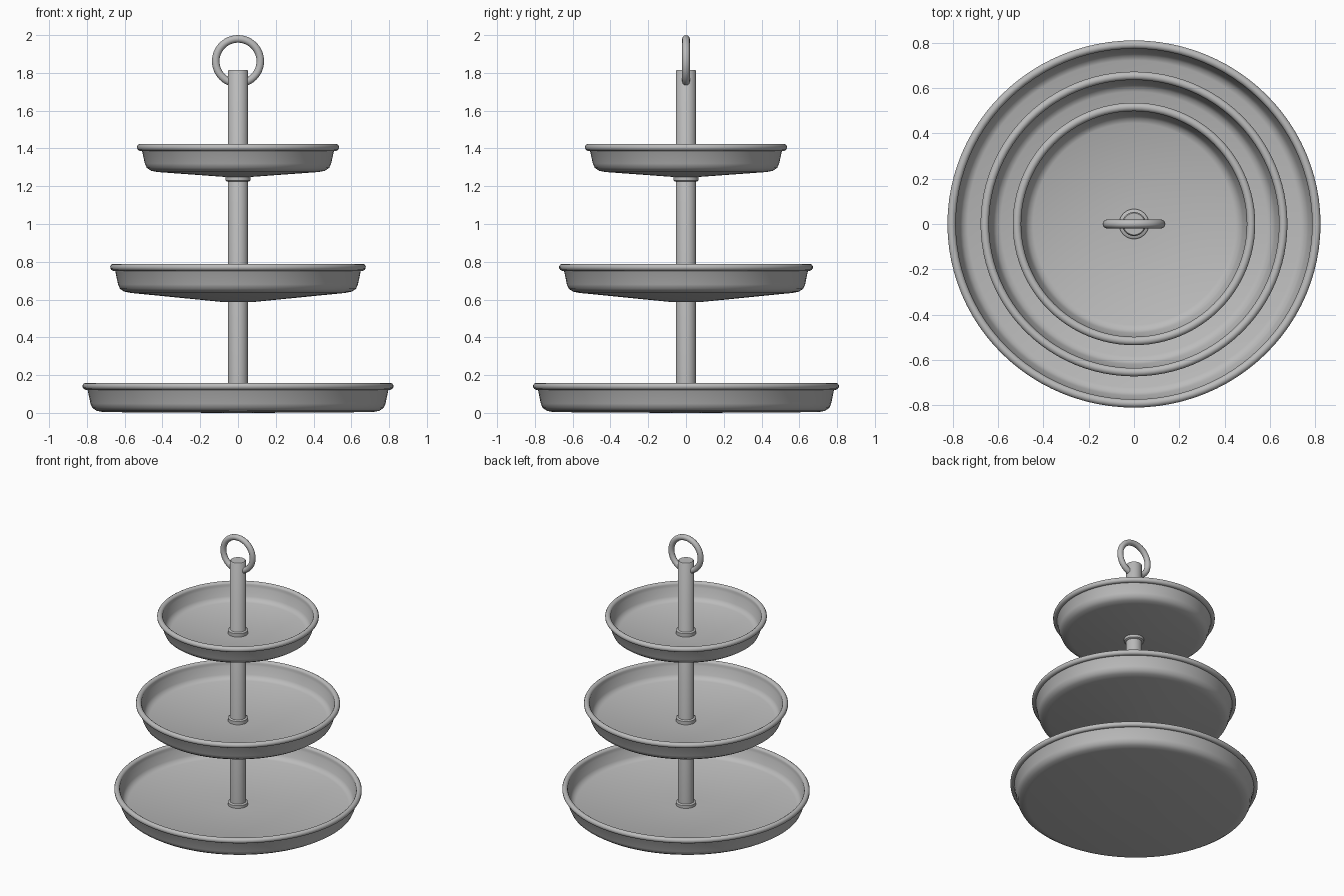
import bpy, math

if "Cube" in bpy.data.objects:
    bpy.data.objects.remove(bpy.data.objects["Cube"])

# Single painted-metal colour
metal = bpy.data.materials.new("grey metal")
metal.use_nodes = True
GREY = (0.5, 0.5, 0.5, 1)
metal.diffuse_color = GREY
metal.node_tree.nodes["Principled BSDF"].inputs["Base Color"].default_value = GREY


def finish(obj, name, angle=50):
    obj.name = name
    obj.data.materials.clear()
    obj.data.materials.append(metal)
    bpy.ops.object.select_all(action='DESELECT')
    obj.select_set(True)
    bpy.context.view_layer.objects.active = obj
    bpy.ops.object.shade_smooth_by_angle(angle=math.radians(angle))
    return obj


def lathe(name, profile, segments):
    """Spin an (r, z) profile round z; points with r = 0 become poles."""
    verts, rings, faces = [], [], []
    for r, z in profile:
        n = 1 if r == 0 else segments
        rings.append((len(verts), n))
        for i in range(n):
            a = 2 * math.pi * i / segments
            verts.append((r * math.cos(a), r * math.sin(a), z))
    for (a, na), (b, nb) in zip(rings, rings[1:]):
        for i in range(segments):
            j = (i + 1) % segments
            loop = [a + i % na, a + j % na, b + j % nb, b + i % nb]
            faces.append(list(dict.fromkeys(loop)))
    mesh = bpy.data.meshes.new(name)
    mesh.from_pydata(verts, [], faces)
    obj = bpy.data.objects.new(name, mesh)
    bpy.context.collection.objects.link(obj)
    return finish(obj, name)


def tray(name, rim, top, edge, base, floor_edge, floor, y_scale):
    """Dish with a rolled rim; edge/base and floor_edge/floor are outer and centre heights."""
    rc, zc, t = rim - 0.019, top - 0.019, 0.019
    profile = [(0, base), (0.08, base), (rim - 0.11, edge),
               (rim - 0.075, edge + 0.007), (rim - 0.052, edge + 0.022),
               (rim - 0.042, edge + 0.045), (rim - 0.027, zc - 0.02)]
    # rolled rim section, from the underside round to the inside
    for k in range(11):
        a = math.radians(-110 + 31 * k)
        profile.append((rc + t * math.cos(a), zc + t * math.sin(a)))
    profile += [(rim - 0.042, zc - 0.02), (rim - 0.055, floor_edge + 0.03),
                (rim - 0.068, floor_edge + 0.01), (rim - 0.09, floor_edge),
                (0.08, floor), (0, floor)]
    obj = lathe(name, profile, 96)
    obj.scale.y = y_scale
    return obj


# Three dishes
tray("bottom_tray", 0.823, 0.16, 0.004, 0.0, 0.035, 0.035, 0.984)
tray("middle_tray", 0.677, 0.79, 0.635, 0.587, 0.665, 0.645, 0.993)
tray("top_tray", 0.535, 1.425, 1.275, 1.25, 1.30, 1.285, 1.0)

# Central pole
lathe("pole", [(0, 0.01), (0.053, 0.01), (0.053, 1.81), (0.048, 1.816), (0, 1.816)], 32)

# Collars seated on each dish, and one under the top dish
for name, z0, z1 in (("bottom_collar", 0.025, 0.06), ("middle_collar", 0.635, 0.675),
                     ("top_collar", 1.275, 1.315), ("under_collar", 1.226, 1.256)):
    lathe(name, [(0, z0), (0.06, z0), (0.066, z0 + 0.005), (0.066, z1 - 0.005),
                 (0.06, z1), (0, z1)], 32)

# Carrying ring through the top of the pole
bpy.ops.mesh.primitive_torus_add(major_radius=0.118, minor_radius=0.02, major_segments=48,
                                 minor_segments=16, location=(0, 0, 1.862),
                                 rotation=(math.pi / 2, 0, 0))
finish(bpy.context.object, "handle_ring")
